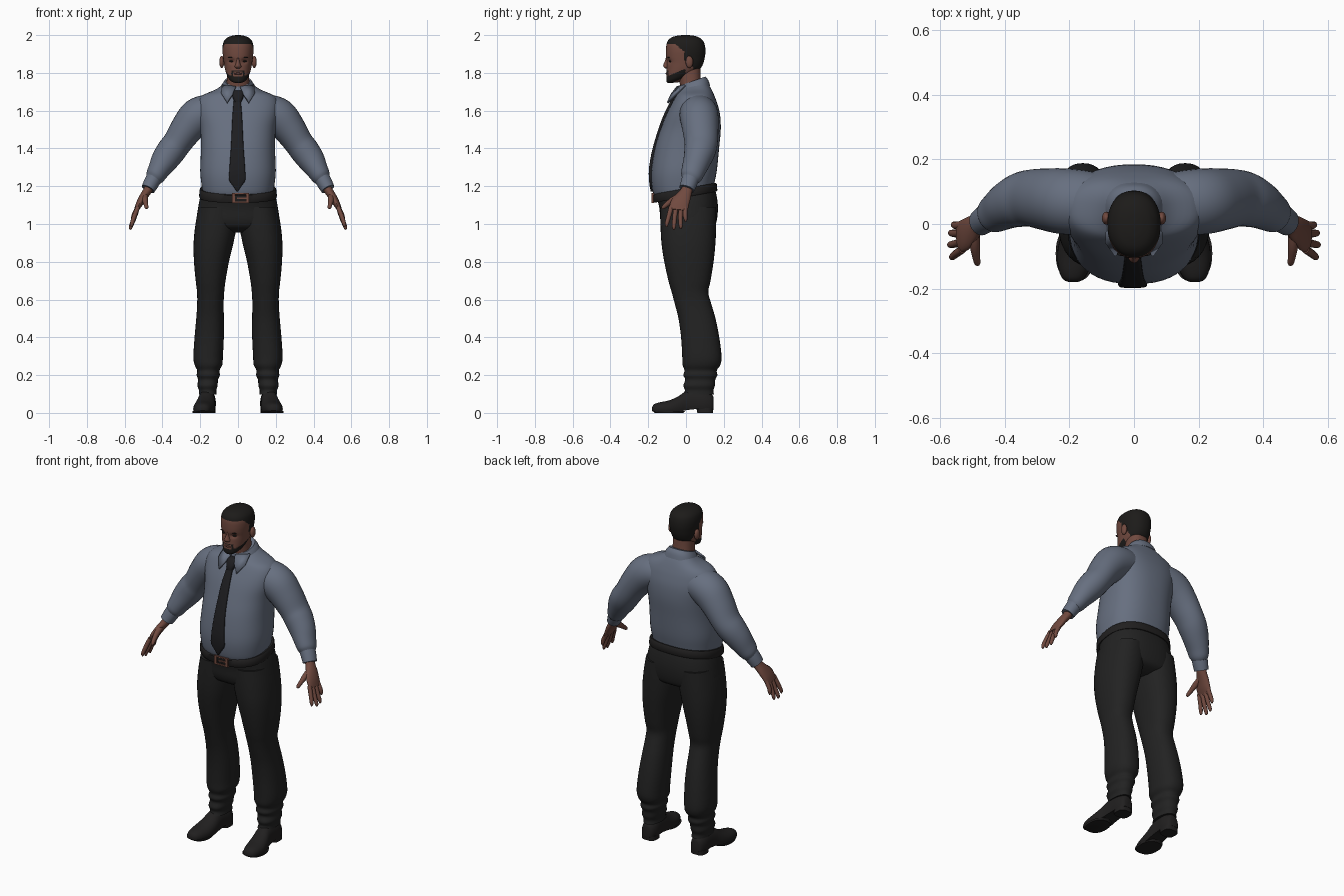
import bpy, bmesh, math
from mathutils import Vector

def material(name, col):
    m = bpy.data.materials.new(name)
    m.diffuse_color = (*col, 1)
    return m

SHIRT = material("blue_grey_cloth", (0.135, 0.16, 0.215))
TROUSER = material("charcoal_cloth", (0.016, 0.016, 0.016))
SKIN = material("brown_skin", (0.165, 0.068, 0.05))
HAIR = material("black_hair", (0.012, 0.011, 0.010))
TIE = material("black_silk", (0.013, 0.013, 0.015))
LEATHER = material("black_leather", (0.015, 0.014, 0.014))
BUCKLE = material("bronze", (0.17, 0.07, 0.05))
LIP = material("dark_lip", (0.10, 0.04, 0.032))

def smooth(rows, k):
    """Catmull-Rom resampling of parameter rows."""
    out = []
    for i in range(len(rows) - 1):
        a, b, c, d = rows[max(i - 1, 0)], rows[i], rows[i + 1], rows[min(i + 2, len(rows) - 1)]
        for j in range(k):
            t = j / k
            out.append([0.5 * (2 * q + (r - p) * t + (2 * p - 5 * q + 4 * r - s) * t * t
                               + (3 * q - p - 3 * r + s) * t ** 3) for p, q, r, s in zip(a, b, c, d)])
    return out + [list(rows[-1])]

def unit_ring(n, p):
    """Superellipse of exponent p."""
    pts = []
    for i in range(n):
        c, s = math.cos(math.tau * i / n), math.sin(math.tau * i / n)
        pts.append((math.copysign(abs(c) ** (2 / p), c), math.copysign(abs(s) ** (2 / p), s)))
    return pts

def finish(name, bm, mat, mirror=False):
    bmesh.ops.recalc_face_normals(bm, faces=bm.faces)
    me = bpy.data.meshes.new(name)
    bm.to_mesh(me)
    bm.free()
    ob = bpy.data.objects.new(name, me)
    bpy.context.collection.objects.link(ob)
    me.materials.append(mat)
    if mirror:
        ob.modifiers.new("mirror", "MIRROR").use_mirror_merge = False
    return ob

def loft(name, rings, mat, mirror=False):
    bm = bmesh.new()
    vs = [[bm.verts.new(p) for p in r] for r in rings]
    n = len(vs[0])
    for a, b in zip(vs, vs[1:]):
        for i in range(n):
            bm.faces.new((a[i], a[(i + 1) % n], b[(i + 1) % n], b[i]))
    bm.faces.new(vs[0])
    bm.faces.new(vs[-1])
    return finish(name, bm, mat, mirror)

def stack(name, rows, mat, k=4, n=36, p=2.3, mirror=False):
    """Rows of z, x min, x max, y front, y back, tilt."""
    rings = []
    for z, x0, x1, y0, y1, t in smooth(rows, k):
        rings.append([((x0 + x1) / 2 + (x1 - x0) / 2 * u, (y0 + y1) / 2 + (y1 - y0) / 2 * v,
                       z + t * (y1 - y0) / 2 * v) for u, v in unit_ring(n, p)])
    return loft(name, rings, mat, mirror)

def centred(rows):
    return [(z, -w, w, a, b, t) for z, w, a, b, t in rows]

def tube(name, rows, mat, k=4, n=24, mirror=True):
    """Rows of x, y, z, radius across, radius along y."""
    rows = smooth(rows, k)
    pts = [Vector(r[:3]) for r in rows]
    rings = []
    for i, r in enumerate(rows):
        t = (pts[min(i + 1, len(pts) - 1)] - pts[max(i - 1, 0)]).normalized()
        u = (Vector((0, 1, 0)) - t * t.y).normalized()
        w = t.cross(u)
        rings.append([pts[i] + u * (r[4] * c) + w * (r[3] * s) for c, s in unit_ring(n, 2)])
    return loft(name, rings, mat, mirror)

def ball(name, loc, size, mat, mirror=False):
    bm = bmesh.new()
    bmesh.ops.create_uvsphere(bm, u_segments=20, v_segments=12, radius=1)
    for v in bm.verts:
        v.co = [l + c * s for l, c, s in zip(loc, v.co, size)]
    return finish(name, bm, mat, mirror)

def box(name, loc, size, mat, mirror=False):
    bm = bmesh.new()
    bmesh.ops.create_cube(bm, size=1)
    for v in bm.verts:
        v.co = [l + c * s for l, c, s in zip(loc, v.co, size)]
    return finish(name, bm, mat, mirror)

# Shirt body and sleeves
stack("shirt_body", centred([
    (1.165, .186, -.162, .145, .18), (1.20, .192, -.178, .152, .14), (1.28, .200, -.185, .164, .05),
    (1.40, .196, -.165, .175, 0), (1.50, .200, -.135, .184, 0), (1.58, .215, -.105, .18, 0),
    (1.64, .215, -.075, .165, 0), (1.68, .19, -.052, .15, 0), (1.71, .12, -.038, .132, .1),
    (1.735, .08, -.022, .11, .25)]), SHIRT, n=48, p=2.4)
tube("sleeve", [(.09, .065, 1.59, .085, .09), (.155, .066, 1.59, .095, .1), (.215, .07, 1.565, .1, .102),
                (.27, .076, 1.505, .088, .096), (.32, .08, 1.432, .077, .088), (.355, .073, 1.385, .077, .083),
                (.39, .058, 1.335, .071, .073), (.42, .04, 1.285, .058, .064), (.44, .028, 1.25, .05, .056),
                (.452, .02, 1.232, .038, .042)], SHIRT, n=32)
tube("cuff", [(.442, .026, 1.247, .042, .046), (.46, .015, 1.215, .041, .044), (.476, .004, 1.185, .037, .041)],
     SHIRT, k=2)

# Collar band and its two points
stack("collar", centred([(1.70, .1, -.045, .128, .35), (1.735, .085, -.035, .118, .35),
                         (1.757, .07, -.03, .102, .35)]), SHIRT, k=3)
bm = bmesh.new()
bm.faces.new([bm.verts.new(c) for c in ((.012, -.045, 1.727), (.03, -.078, 1.685), (.058, -.097, 1.642),
                                        (.088, -.055, 1.69), (.085, -.005, 1.735))])
points = finish("collar_point", bm, SHIRT, True)
points.modifiers.new("thick", "SOLIDIFY").thickness = .01
points.modifiers["thick"].offset = 0

# Tie blade and knot
stack("tie_blade", [(z, -w - .004, w - .004, y - .012, y + .02, 0) for z, w, y in (
    (1.66, .018, -.066), (1.58, .025, -.105), (1.50, .029, -.135), (1.40, .034, -.165), (1.33, .039, -.179),
    (1.28, .042, -.185), (1.235, .044, -.184), (1.20, .022, -.180), (1.172, .003, -.175))], TIE, k=3, n=24, p=5)
stack("tie_knot", centred([(1.645, .018, -.088, -.04, 0), (1.67, .028, -.085, -.03, 0),
                           (1.70, .035, -.068, -.02, 0), (1.708, .03, -.058, -.02, 0)]), TIE, k=2, n=20, p=3)

# Trousers: seat, then legs with bunched hems
stack("trouser_seat", centred([
    (1.17, .192, -.16, .15, .18), (1.13, .203, -.148, .163, .1), (1.08, .212, -.14, .169, .03),
    (1.02, .219, -.135, .163, 0), (.98, .20, -.115, .145, 0), (.955, .11, -.06, .09, 0)]), TROUSER, n=48, p=2.4)
stack("trouser_leg", [
    (1.09, .005, .208, -.135, .160, 0), (1.0, .006, .225, -.135, .160, 0), (.90, .024, .235, -.13, .156, 0),
    (.80, .048, .233, -.115, .146, 0), (.70, .066, .224, -.093, .130, 0), (.64, .073, .217, -.076, .118, 0),
    (.58, .076, .216, -.06, .133, 0), (.50, .075, .221, -.04, .156, 0), (.40, .075, .230, -.026, .176, 0),
    (.30, .080, .236, -.02, .188, 0), (.255, .083, .230, -.018, .182, 0), (.225, .098, .216, -.008, .163, 0),
    (.20, .096, .219, -.014, .166, 0), (.175, .106, .211, -.004, .155, 0), (.145, .108, .215, -.014, .153, 0),
    (.12, .115, .207, -.006, .145, 0), (.098, .113, .207, -.014, .148, 0)], TROUSER, mirror=True)

# Belt and buckle frame
stack("belt", centred([(1.142, .203, -.172, .162, .18), (1.148, .206, -.176, .166, .18),
                       (1.182, .203, -.176, .163, .18), (1.188, .199, -.17, .158, .18)]), LEATHER, k=1, n=48, p=2.4)
for x in (-.024, .05):
    box("buckle_side", (x, -.176, 1.137), (.017, .014, .052), BUCKLE)
for z in (1.115, 1.159):
    box("buckle_rail", (.013, -.176, z), (.074, .012, .008), BUCKLE)
box("buckle_pin", (.02, -.177, 1.137), (.05, .01, .008), BUCKLE)

# Shoes: flat-bottomed sections from toe to heel
rings = []
for y, x, w, zb, zt in smooth([
        (-.18, .188, .012, .012, .028), (-.17, .188, .032, .008, .045), (-.14, .186, .047, .004, .056),
        (-.09, .181, .056, .002, .066), (-.04, .174, .053, .006, .088), (0, .168, .047, .014, .115),
        (.05, .165, .045, .02, .125), (.10, .163, .046, .02, .118), (.135, .163, .036, .02, .10),
        (.145, .163, .022, .024, .085)], 3):
    rings.append([(x + w * u, y, zb + (zt - zb) * max(0, .3 + .7 * v)) for u, v in unit_ring(28, 2.2)])
loft("shoe", rings, LEATHER, True)
stack("shoe_heel", [(0, .12, .206, .06, .143, 0), (.026, .12, .206, .055, .145, 0)], LEATHER, k=1, n=24, p=3, mirror=True)
stack("shoe_sole", [(0, .124, .240, -.165, -.015, 0), (.01, .122, .242, -.178, -.005, 0)], LEATHER, k=1, p=2.3, mirror=True)

# Hands
tube("palm", [(.458, .014, 1.215, .026, .03), (.48, .002, 1.175, .023, .031), (.503, -.016, 1.14, .021, .042),
              (.523, -.034, 1.105, .018, .05), (.54, -.04, 1.072, .011, .048)], SKIN)
for nm, y0, y1, x1, z1 in (("index", -.078, -.102, .562, .985), ("middle", -.053, -.064, .568, .97),
                           ("ring", -.027, -.028, .565, .975), ("little", -.003, -.002, .556, 1.012)):
    tube(nm + "_finger", [(.53, y0, 1.09, .012, .013), (.55, (y0 + y1) / 2 - .002, (1.07 + z1) / 2 + .01, .012, .012),
                          (x1, y1, z1 + .015, .010, .010), (x1, y1, z1, .004, .004)], SKIN, k=3, n=12)
tube("thumb", [(.492, -.02, 1.155, .015, .015), (.492, -.065, 1.13, .016, .017), (.488, -.1, 1.105, .012, .013),
               (.484, -.12, 1.088, .010, .010), (.483, -.127, 1.081, .004, .004)], SKIN, k=3, n=12)

# Neck and head
stack("neck", centred([(1.68, .066, -.025, .095, 0), (1.75, .06, -.034, .08, 0), (1.83, .058, -.05, .076, 0)]), SKIN)
head = stack("head", centred([
    (1.748, .018, -.088, -.04, .1), (1.756, .034, -.098, -.015, .2), (1.772, .05, -.104, .015, .2),
    (1.797, .062, -.104, .05, .1), (1.825, .07, -.102, .078, 0), (1.855, .075, -.101, .093, 0),
    (1.885, .079, -.105, .1, 0), (1.915, .082, -.106, .103, 0), (1.945, .081, -.104, .1, 0),
    (1.97, .073, -.096, .09, 0), (1.988, .054, -.076, .068, 0), (1.997, .03, -.045, .04, 0),
    (2.0, .008, -.015, .01, 0)]), SKIN, k=8, n=112, p=2.2)
for v in head.data.vertices:  # eye sockets pressed in
    x, y, z = v.co
    if y < 0:
        v.co.y += .010 * math.exp(-((abs(x) - .034) / .016) ** 2 - ((z - 1.862) / .012) ** 2)
head.data.materials.append(HAIR)

def is_hair(x, y, z):
    if y < -.055:
        line = 1.952
    elif y < -.012:
        line = 1.952 - (y + .055) * .9
    elif y < .012:
        line = 1.868
    else:
        line = 1.885 - min(1, (y - .012) / .03) * .068
    return z > line

def is_beard(x, y, z):
    if y > -.002:
        return False
    jaw = z < 1.782 + .42 * max(0, y + .1) and z > 1.74 + .45 * max(0, y + .09)
    ring = y < -.06 and z < 1.813 and (z > 1.805 and abs(x) < .034 or .025 < abs(x) < .035)
    return jaw or ring

for f in head.data.polygons:
    f.material_index = int(is_hair(*f.center) or is_beard(*f.center))

# Facial features
stack("nose", centred([(1.882, .006, -.106, -.08, 0), (1.862, .009, -.112, -.08, 0), (1.843, .014, -.12, -.08, 0),
                       (1.832, .018, -.119, -.08, 0), (1.823, .011, -.108, -.08, 0)]), SKIN, k=3, n=20, p=2)
ball("mouth", (0, -.1, 1.796), (.022, .008, .006), LIP)
ball("eye", (.034, -.083, 1.861), (.013, .008, .005), HAIR, True)
ball("eyebrow", (.034, -.092, 1.881), (.019, .007, .0035), HAIR, True)
ball("ear", (.086, .018, 1.858), (.013, .02, .032), SKIN, True)

# Smooth shading with crisp edges
for ob in bpy.data.objects:
    ob.select_set(True)
bpy.context.view_layer.objects.active = head
bpy.ops.object.shade_smooth_by_angle(angle=math.radians(40))
